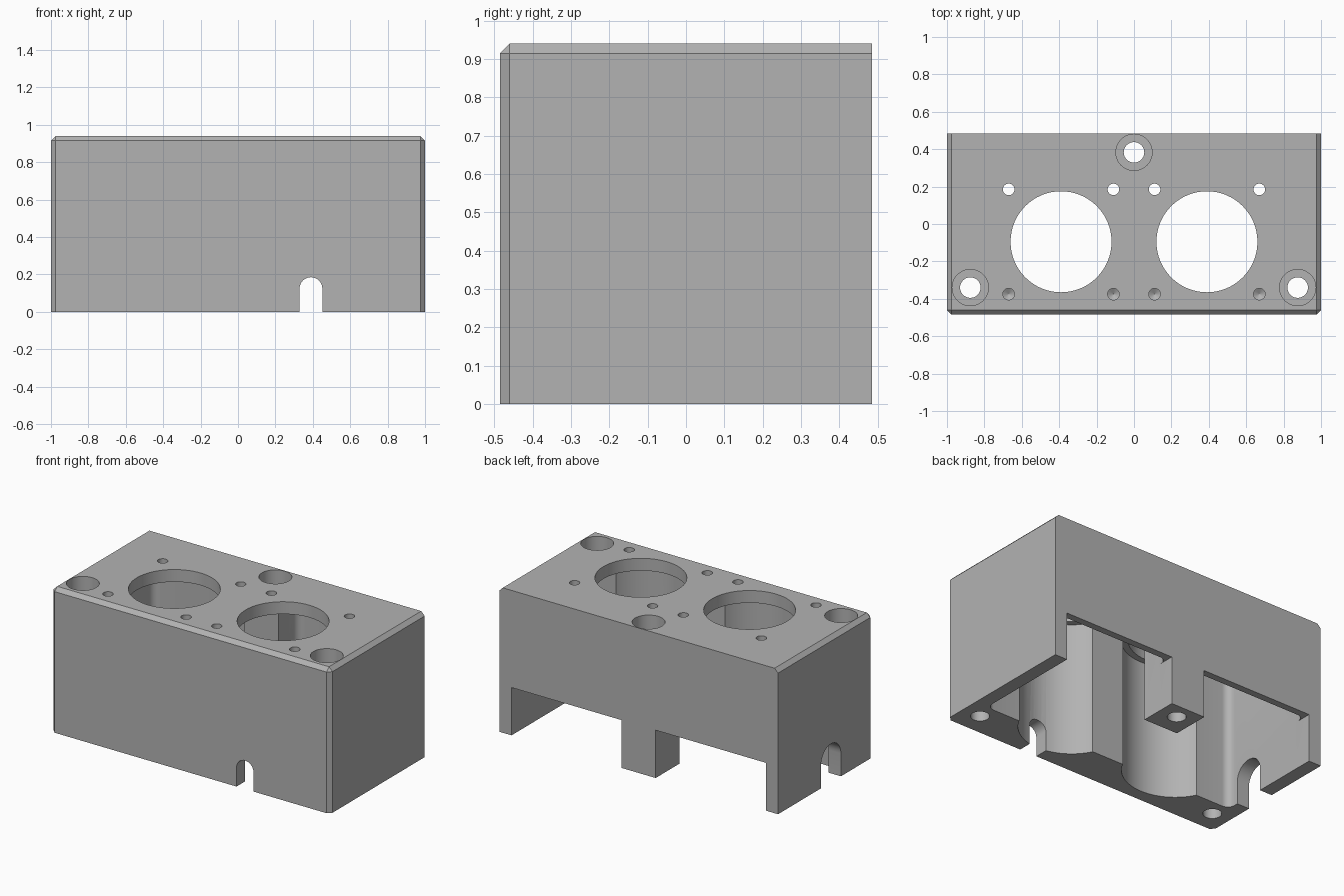
import bpy, bmesh, math
from mathutils import Matrix, Vector

cube = bpy.data.objects.get("Cube")
if cube:
    bpy.data.objects.remove(cube, do_unlink=True)

W, D, H = 1.0, 0.485, 0.94        # half width, half depth, height
CHAMFER = 0.025
CEILING = 0.86                    # underside of the top plate
CAV_X, CAV_FRONT, CAV_BACK = 0.912, -0.235, 0.44
POST_X, POST_FRONT = 0.122, 0.24
BORE_X, BORE_Y = 0.39, -0.095


def to_object(name, bm):
    bmesh.ops.recalc_face_normals(bm, faces=bm.faces[:])
    mesh = bpy.data.meshes.new(name)
    bm.to_mesh(mesh)
    bm.free()
    ob = bpy.data.objects.new(name, mesh)
    bpy.context.scene.collection.objects.link(ob)
    return ob


def box_bm(x0, x1, y0, y1, z0, z1):
    bm = bmesh.new()
    bmesh.ops.create_cube(bm, size=1)
    bmesh.ops.scale(bm, vec=(x1 - x0, y1 - y0, z1 - z0), verts=bm.verts)
    bmesh.ops.translate(bm, vec=((x0 + x1) / 2, (y0 + y1) / 2, (z0 + z1) / 2), verts=bm.verts)
    return bm


def cut(bm):
    """Subtract a closed shape from the housing."""
    tool = to_object("cutter", bm)
    tool.hide_render = True
    mod = housing.modifiers.new("cut", "BOOLEAN")
    mod.operation, mod.solver, mod.object = "DIFFERENCE", "EXACT", tool
    bpy.ops.object.modifier_apply(modifier=mod.name)
    bpy.data.objects.remove(tool, do_unlink=True)


def cut_cylinder(x, y, r, z0, z1, sides=48, r_low=None):
    bm = bmesh.new()
    bmesh.ops.create_cone(bm, cap_ends=True, segments=sides, depth=z1 - z0,
                          radius1=r if r_low is None else r_low, radius2=r,
                          matrix=Matrix.Translation((x, y, (z0 + z1) / 2)))
    cut(bm)


def cut_pocket(x0, x1, y0, y1, z0, z1, fillet):
    bm = box_bm(x0, x1, y0, y1, z0, z1)
    upright = [e for e in bm.edges
               if abs(e.verts[0].co.z - e.verts[1].co.z) > 0.1]
    bmesh.ops.bevel(bm, geom=upright, offset=fillet, segments=6, profile=0.5, affect="EDGES")
    cut(bm)


def cut_arch(centre, along, across, half, height, length):
    """Arched cable slot, open at the bottom."""
    bm = bmesh.new()
    outline = [(-half, -0.1), (half, -0.1)]
    for i in range(17):
        a = math.pi * i / 16
        outline.append((half * math.cos(a), height - half + half * math.sin(a)))
    verts = [bm.verts.new(centre + across * u + Vector((0, 0, z))) for u, z in outline]
    face = bm.faces.new(verts)
    ext = bmesh.ops.extrude_face_region(bm, geom=[face])
    bmesh.ops.translate(bm, vec=along * length,
                        verts=[g for g in ext["geom"] if isinstance(g, bmesh.types.BMVert)])
    cut(bm)


# Solid block with chamfers on the top front, top side and upright front edges
block = box_bm(-W, W, -D, D, 0, H)


def chamfered(e):
    m = (e.verts[0].co + e.verts[1].co) / 2
    front, side, top = m.y < -D + 0.01, abs(m.x) > W - 0.01, m.z > H - 0.01
    return (front and top) or (side and top) or (front and side)


bmesh.ops.bevel(block, geom=[e for e in block.edges if chamfered(e)],
                offset=CHAMFER, segments=1, affect="EDGES")
housing = to_object("housing", block)
bpy.context.view_layer.objects.active = housing
housing.select_set(True)

# Inner cavity around the rear post
for s in (-1, 1):
    x0, x1 = sorted((s * POST_X, s * CAV_X))
    cut_pocket(x0, x1, CAV_FRONT, CAV_BACK, -0.1, CEILING, 0.05)
cut(box_bm(-0.2, 0.2, CAV_FRONT, POST_FRONT, -0.1, CEILING))

for s in (-1, 1):
    # Round body wells and the openings above them
    cut_cylinder(s * BORE_X, BORE_Y, 0.31, -0.1, CEILING, 64)
    cut_cylinder(s * BORE_X, BORE_Y, 0.27, 0.7, H + 0.1, 64)
    # Rear openings beside the post
    x0, x1 = sorted((s * POST_X, s * CAV_X))
    cut(box_bm(x0, x1, 0.36, D + 0.1, -0.1, 0.31))
    # Small screw holes: through at the rear, blind with drill tips at the front
    for t in (-1, 1):
        x = s * BORE_X + t * 0.28
        cut_cylinder(x, BORE_Y + 0.28, 0.031, 0.8, H + 0.1, 24)
        cut_cylinder(x, BORE_Y - 0.28, 0.031, 0.74, H + 0.1, 24)
        cut_cylinder(x, BORE_Y - 0.28, 0.031, 0.722, 0.74, 24, r_low=0.001)

# Counterbored mounting holes
for x, y in ((0, 0.383), (-0.875, -0.34), (0.875, -0.34)):
    cut_cylinder(x, y, 0.055, -0.1, H + 0.1, 32)
    cut_cylinder(x, y, 0.097, 0.45, H + 0.1, 40)

# Cable slots in the front and right walls
cut_arch(Vector((0.39, -0.6, 0)), Vector((0, 1, 0)), Vector((1, 0, 0)), 0.061, 0.185, 0.4)
cut_arch(Vector((-1.1, -0.057, 0)), Vector((1, 0, 0)), Vector((0, 1, 0)), 0.102, 0.25, 0.3)

# Grey finish
grey = bpy.data.materials.new("plain grey")
grey.use_nodes = True
colour = (0.45, 0.45, 0.45, 1)
grey.diffuse_color = colour
grey.node_tree.nodes["Principled BSDF"].inputs["Base Color"].default_value = colour
housing.data.materials.clear()
housing.data.materials.append(grey)
for p in housing.data.polygons:
    p.material_index = 0
bpy.ops.object.shade_smooth_by_angle(angle=math.radians(25))
